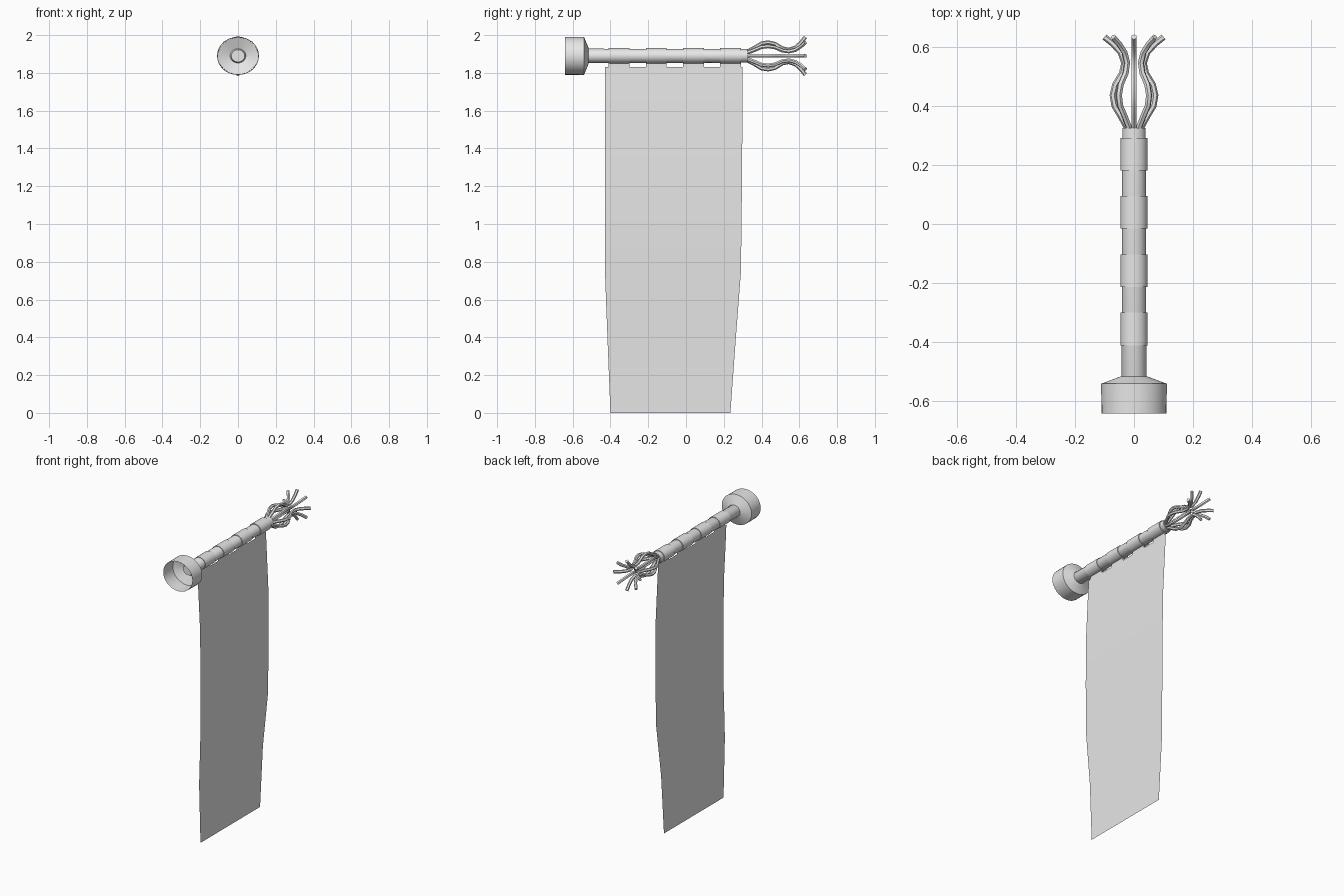
import bpy, bmesh, math
from mathutils import Vector

cube = bpy.data.objects.get("Cube")
if cube:
    bpy.data.objects.remove(cube, do_unlink=True)

AXIS_Z = 1.89
OVAL = 1.1          # the pole is slightly wider than tall

grey = bpy.data.materials.new("plain_grey")
grey.use_nodes = True
grey.diffuse_color = (0.8, 0.8, 0.8, 1)
grey.node_tree.nodes["Principled BSDF"].inputs["Base Color"].default_value = (0.8, 0.8, 0.8, 1)


def finish(name, bm):
    mesh = bpy.data.meshes.new(name)
    bm.to_mesh(mesh)
    bm.free()
    mesh.materials.append(grey)
    obj = bpy.data.objects.new(name, mesh)
    bpy.context.collection.objects.link(obj)
    bpy.ops.object.select_all(action='DESELECT')
    obj.select_set(True)
    bpy.context.view_layer.objects.active = obj
    bpy.ops.object.shade_smooth_by_angle(angle=math.radians(32))
    return obj


def lathe(name, profile, sides=32):
    """Revolve (y, radius) points around the pole axis."""
    bm = bmesh.new()
    verts = [bm.verts.new((r * OVAL, y, AXIS_Z)) for y, r in profile]
    for a, b in zip(verts, verts[1:]):
        bm.edges.new((a, b))
    for v in verts:
        v.co.x /= OVAL
    bmesh.ops.spin(bm, geom=bm.verts[:] + bm.edges[:], cent=(0, 0, AXIS_Z),
                   axis=(0, 1, 0), angle=math.tau, steps=sides)
    bmesh.ops.remove_doubles(bm, verts=bm.verts[:], dist=0.0005)
    bmesh.ops.recalc_face_normals(bm, faces=bm.faces[:])
    for v in bm.verts:
        v.co.x *= OVAL
    return finish(name, bm)


# Pole, and the open cup at its front end
lathe("pole", [(-0.535, 0), (-0.535, 0.032), (-0.52, 0.038), (0.325, 0.036), (0.325, 0)])
lathe("end_cup", [(-0.64, 0.1), (-0.54, 0.101), (-0.515, 0.04),
                  (-0.52, 0.038), (-0.543, 0.097), (-0.64, 0.098)])

# Cloth loops round the pole, each with a strap down to the banner
for i in range(4):
    y0 = -0.41 + i * 0.197
    y1 = y0 + 0.11
    lathe(f"loop_{i + 1}", [(y0, 0.036), (y0, 0.041), (y1, 0.041), (y1, 0.036)])
    bm = bmesh.new()
    bm.faces.new([bm.verts.new(p) for p in
                  ((0, y0, 1.825), (0, y1, 1.825), (0, y1, 1.855), (0, y0, 1.855))])
    finish(f"strap_{i + 1}", bm)

# Hanging banner: rows of (z, x bow, front edge y, back edge y)
rows = [(1.83, 0, -0.43, 0.298), (1.77, 0.002, -0.43, 0.299), (1.45, 0.018, -0.43, 0.298),
        (1.1, 0.022, -0.43, 0.295), (0.75, 0.02, -0.429, 0.291),
        (0.4, 0.001, -0.416, 0.264), (0, 0, -0.4, 0.235)]
bm = bmesh.new()
grid = [[bm.verts.new((x, a + (b - a) * t / 4, z)) for t in range(5)] for z, x, a, b in rows]
for upper, lower in zip(grid, grid[1:]):
    for t in range(4):
        bm.faces.new((upper[t], lower[t], lower[t + 1], upper[t + 1]))
finish("banner", bm)

# Eight wavy strands fanning out of the back end
path = [(0.315, 0.018), (0.365, 0.045), (0.40, 0.066), (0.435, 0.072), (0.47, 0.064),
        (0.51, 0.04), (0.545, 0.033), (0.58, 0.045), (0.61, 0.072), (0.632, 0.1)]
SIDES, THICK = 6, 0.0105
bm = bmesh.new()
for k in range(8):
    angle = k * math.tau / 8
    out = Vector((math.cos(angle), 0, math.sin(angle)))
    side = Vector((-math.sin(angle), 0, math.cos(angle)))
    rings = []
    for i, (y, r) in enumerate(path):
        before, after = path[max(i - 1, 0)], path[min(i + 1, len(path) - 1)]
        slope = Vector((after[0] - before[0], after[1] - before[1])).normalized()
        normal = out * slope.x + Vector((0, -slope.y, 0))
        centre = out * r + Vector((0, y, AXIS_Z))
        rings.append([bm.verts.new(centre + THICK * (normal * math.cos(s) + side * math.sin(s)))
                      for s in (j * math.tau / SIDES for j in range(SIDES))])
    for a, b in zip(rings, rings[1:]):
        for j in range(SIDES):
            n = (j + 1) % SIDES
            bm.faces.new((a[j], a[n], b[n], b[j]))
    bm.faces.new(rings[0])
    bm.faces.new(rings[-1])
bmesh.ops.recalc_face_normals(bm, faces=bm.faces[:])
finish("tassel_strands", bm)
